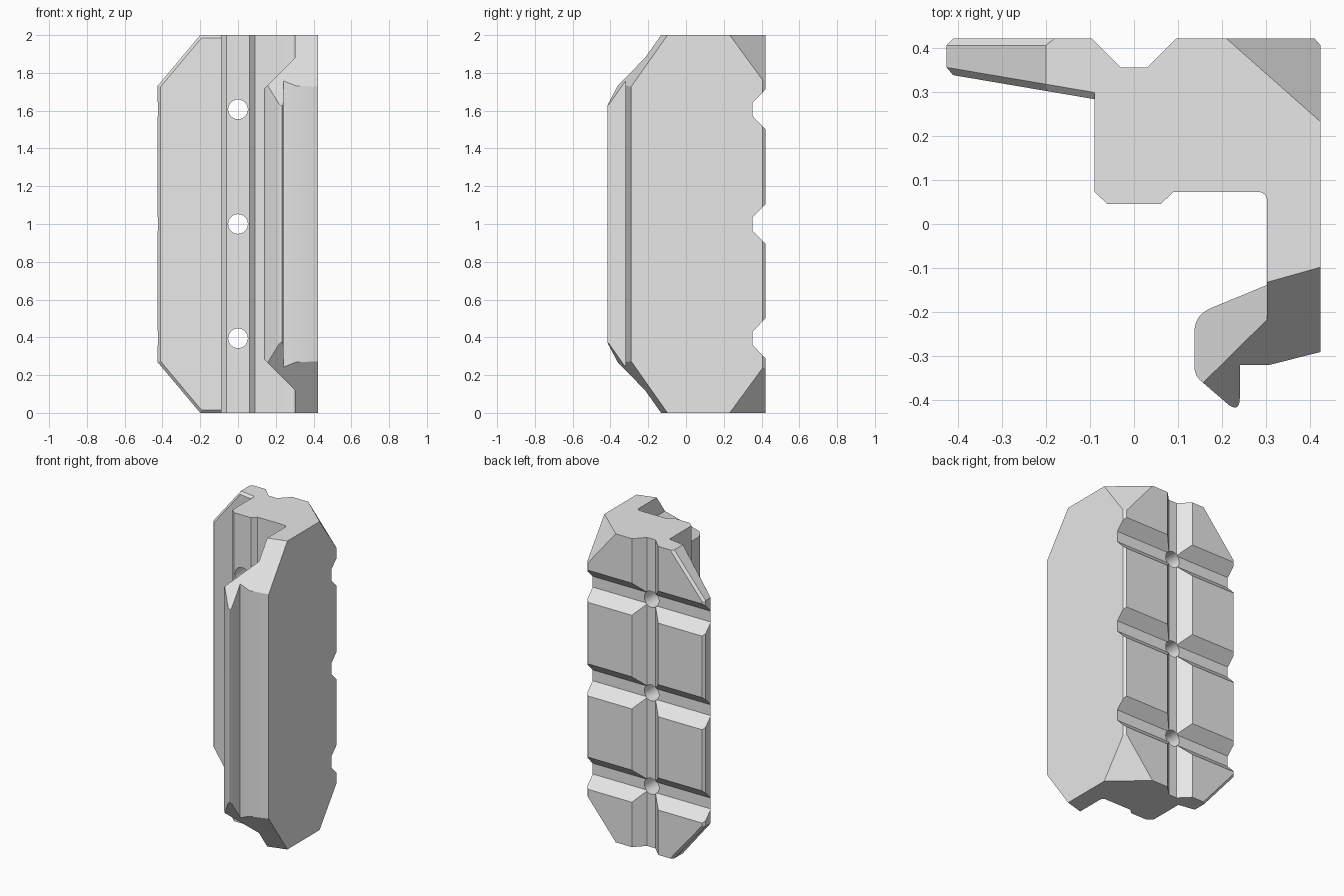
import bpy, bmesh, math
from mathutils import Vector

cube = bpy.data.objects.get("Cube")
if cube:
    bpy.data.objects.remove(cube, do_unlink=True)

grey = bpy.data.materials.new("light_grey")
grey.use_nodes = True
grey.diffuse_color = (0.8, 0.8, 0.8, 1)
for node in grey.node_tree.nodes:
    if node.type == 'BSDF_PRINCIPLED':
        node.inputs["Base Color"].default_value = (0.8, 0.8, 0.8, 1)


def to_object(name, bm):
    bmesh.ops.recalc_face_normals(bm, faces=bm.faces)
    mesh = bpy.data.meshes.new(name)
    bm.to_mesh(mesh)
    bm.free()
    mesh.materials.append(grey)
    ob = bpy.data.objects.new(name, mesh)
    bpy.context.scene.collection.objects.link(ob)
    return ob


def prism(points, axis, low, high):
    """Extrude a flat outline along one axis."""
    place = {'X': lambda a, b, t: (t, a, b),
             'Y': lambda a, b, t: (a, t, b),
             'Z': lambda a, b, t: (a, b, t)}[axis]
    bm = bmesh.new()
    ends = [[bm.verts.new(place(a, b, t)) for a, b in points] for t in (low, high)]
    bm.faces.new(reversed(ends[0]))
    bm.faces.new(ends[1])
    n = len(points)
    for i in range(n):
        j = (i + 1) % n
        bm.faces.new((ends[0][i], ends[0][j], ends[1][j], ends[1][i]))
    bmesh.ops.recalc_face_normals(bm, faces=bm.faces)
    return bm


def rounded(corners, steps=8):
    """Replace corners that carry a radius with a short curve."""
    out = []
    n = len(corners)
    for i, (x, y, r) in enumerate(corners):
        p = Vector((x, y))
        if r == 0:
            out.append((x, y))
            continue
        a = p + (Vector(corners[i - 1][:2]) - p).normalized() * r
        b = p + (Vector(corners[(i + 1) % n][:2]) - p).normalized() * r
        for k in range(steps + 1):
            t = k / steps
            out.append(tuple(a * (1 - t) ** 2 + p * 2 * t * (1 - t) + b * t * t))
    return out


def volume(mesh):
    bm = bmesh.new()
    bm.from_mesh(mesh)
    result = abs(bm.calc_volume())
    bm.free()
    return result


def combine(target, tool, operation):
    """Bake one boolean, trying the next solver if the solid collapses."""
    tool.hide_render = True
    before = volume(target.data)
    mod = target.modifiers.new(tool.name, 'BOOLEAN')
    mod.operation = operation
    mod.object = tool
    for solver in ('EXACT', 'MANIFOLD', 'FLOAT'):
        mod.solver = solver
        bpy.context.view_layer.update()
        graph = bpy.context.evaluated_depsgraph_get()
        baked = bpy.data.meshes.new_from_object(target.evaluated_get(graph))
        if 0.7 < volume(baked) / before < 1.4:
            target.data = baked
            break
    target.modifiers.remove(mod)
    bpy.data.objects.remove(tool, do_unlink=True)


def cut_plane(target, name, point, normal):
    """Remove everything beyond a plane."""
    bm = bmesh.new()
    bmesh.ops.create_cube(bm, size=1)
    for v in bm.verts:
        v.co = Vector((v.co.x * 4, v.co.y * 4, v.co.z + 0.5))
    turn = Vector(normal).to_track_quat('Z', 'Y').to_matrix().to_4x4()
    bm.transform(turn)
    bmesh.ops.translate(bm, verts=bm.verts, vec=Vector(point))
    combine(target, to_object(name, bm), 'DIFFERENCE')


# Main body: thick back block, side wall and hooked front lip
outline = rounded([
    (-0.09, 0.42, 0), (-0.09, 0.073, 0), (-0.06, 0.045, 0), (0.06, 0.045, 0),
    (0.09, 0.073, 0), (0.302, 0.073, 0.024), (0.302, -0.138, 0),
    (0.137, -0.206, 0.04), (0.137, -0.343, 0.02), (0.24, -0.432, 0.04),
    (0.24, -0.32, 0), (0.305, -0.32, 0),
    (0.423, -0.29, 0), (0.423, 0.405, 0), (0.41, 0.42, 0)])
body = to_object("clip_body", prism(outline, 'Z', 0, 2))

# Tapered side flange with clipped corners and softened edges
flange = prism([(-0.425, 0.268), (-0.2, 0), (0, 0), (0, 2), (-0.2, 2), (-0.425, 1.732)],
               'Y', 0.3, 0.42)
for v in flange.verts:
    if v.co.y < 0.4:
        v.co.y = 0.34 - 0.17 * (v.co.x + 0.425)
rim = [e for e in flange.edges
       if abs(e.verts[0].co.y - e.verts[1].co.y) < 0.06
       and min(v.co.x for v in e.verts) < -0.1
       and not (min(v.co.y for v in e.verts) > 0.4 and max(v.co.x for v in e.verts) > -0.1)]
bmesh.ops.bevel(flange, geom=rim, offset=0.015, segments=1, affect='EDGES')
combine(body, to_object("flange", flange), 'UNION')

# Clipped ends, the same at top and bottom
for end, side in (("top", 1), ("bottom", -1)):
    z = 1 + side
    cut_plane(body, end + "_front_slope", (0.302, -0.132, z), (0.40, -1.42, side))
    cut_plane(body, end + "_back_corner", (0.21, 0.42, z), (4.65, 5.26, 3.85 * side))
    wedge = [(x, 1 + side * h) for x, h in
             ((0.302, 0.88), (-0.05, 0.528), (-0.05, 1.2), (0.302, 1.2))]
    combine(body, to_object(end + "_lip_slope", prism(wedge, 'Y', -0.6, -0.05)), 'DIFFERENCE')

# Vertical groove down the back
groove = [(-0.125, 0.45), (-0.03, 0.355), (0.03, 0.355), (0.125, 0.45)]
combine(body, to_object("long_groove", prism(groove, 'Z', -0.1, 2.1)), 'DIFFERENCE')

# Cross grooves and screw holes
for z in (0.395, 1.0, 1.607):
    cross = [(0.45, z - 0.135), (0.352, z - 0.035), (0.352, z + 0.035), (0.45, z + 0.135)]
    combine(body, to_object("cross_groove", prism(cross, 'X', -0.6, 0.6)), 'DIFFERENCE')
    circle = []
    for k in range(40):
        a = 2 * math.pi * k / 40
        circle.append((0.052 * math.cos(a), z + 0.052 * math.sin(a)))
    combine(body, to_object("screw_hole", prism(circle, 'Y', -0.1, 0.6)), 'DIFFERENCE')

# Smooth the rounded lip and holes, keeping the facets sharp
bpy.ops.object.select_all(action='DESELECT')
body.select_set(True)
bpy.context.view_layer.objects.active = body
bpy.ops.object.shade_smooth_by_angle(angle=math.radians(25))
